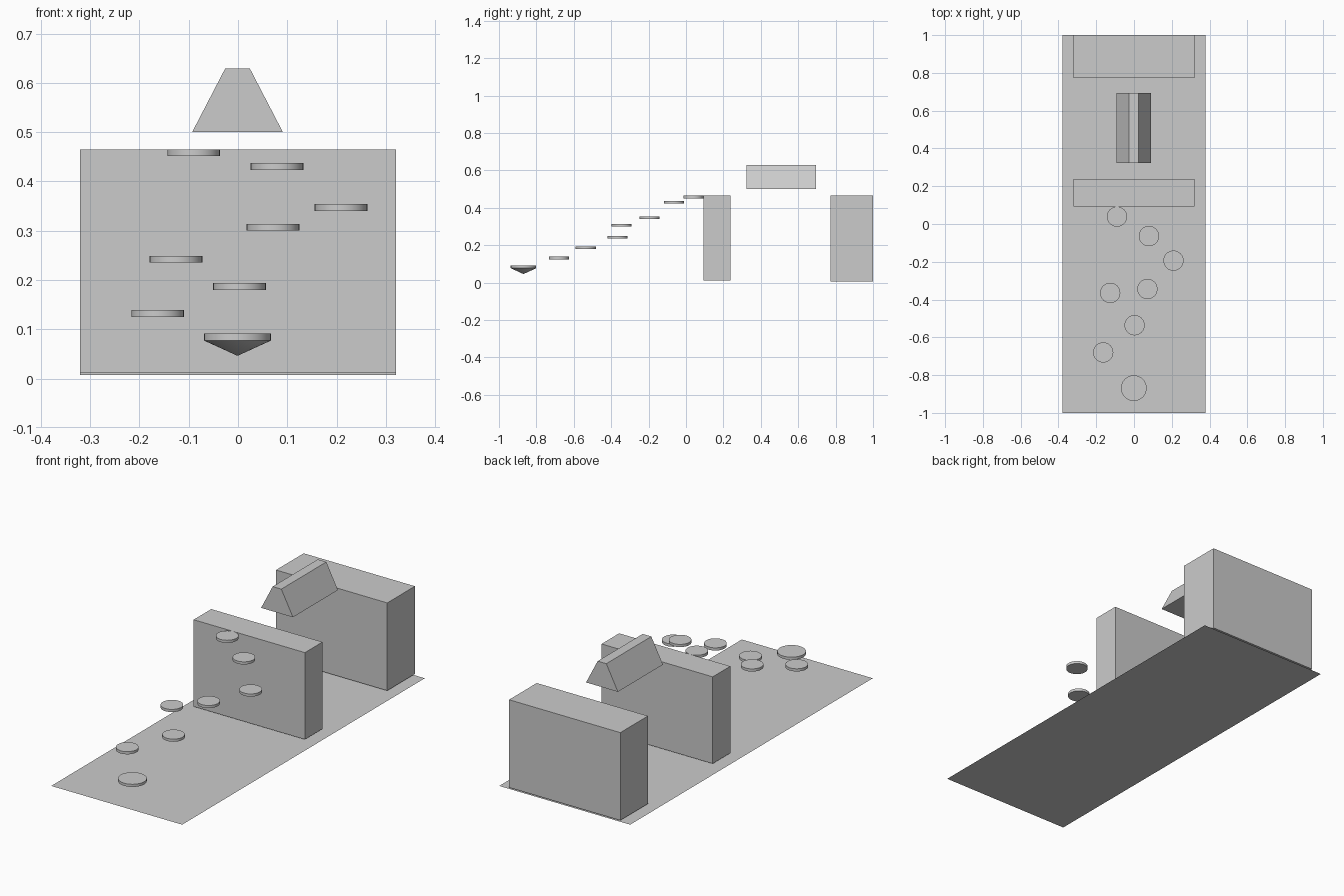
import bpy, bmesh
from mathutils import Matrix

if "Cube" in bpy.data.objects:
    bpy.data.objects.remove(bpy.data.objects["Cube"])


def finish(bm, name, smooth=False):
    bmesh.ops.recalc_face_normals(bm, faces=bm.faces)
    me = bpy.data.meshes.new(name)
    bm.to_mesh(me)
    bm.free()
    ob = bpy.data.objects.new(name, me)
    bpy.context.collection.objects.link(ob)
    if smooth:
        bpy.ops.object.select_all(action='DESELECT')
        ob.select_set(True)
        bpy.context.view_layer.objects.active = ob
        bpy.ops.object.shade_smooth_by_angle(angle=0.5)
    return ob


def extrude_y(name, profile, y0, y1):
    """Solid made by extruding an x/z profile along y."""
    bm = bmesh.new()
    face = bm.faces.new([bm.verts.new((x, y0, z)) for x, z in profile])
    new = bmesh.ops.extrude_face_region(bm, geom=[face], use_keep_orig=True)["geom"]
    verts = [g for g in new if isinstance(g, bmesh.types.BMVert)]
    bmesh.ops.translate(bm, verts=verts, vec=(0, y1 - y0, 0))
    return finish(bm, name)


def box_profile(hw, z0, z1):
    return [(-hw, z0), (hw, z0), (hw, z1), (-hw, z1)]


def disc(name, x, y, top, radius, thickness=0.014, point=0):
    """Thin round slab, optionally with a conical underside."""
    bm = bmesh.new()
    bmesh.ops.create_cone(bm, cap_ends=True, segments=32, radius1=radius, radius2=radius,
                          depth=thickness,
                          matrix=Matrix.Translation((x, y, top - thickness / 2)))
    if point:
        bottom = min(bm.faces, key=lambda f: f.calc_center_median().z)
        tip = bmesh.ops.poke(bm, faces=[bottom])["verts"][0]
        tip.co.z -= point
    return finish(bm, name, smooth=True)


# Ground sheet, a single flat face
bm = bmesh.new()
bm.faces.new([bm.verts.new(p) for p in
              ((-0.378, -1, 0), (0.378, -1, 0), (0.378, 1, 0), (-0.378, 1, 0))])
ground = finish(bm, "ground_sheet")
if ground.data.polygons[0].normal.z < 0:
    ground.data.flip_normals()

# Two walls
extrude_y("front_wall", box_profile(0.321, 0.012, 0.465), 0.093, 0.238)
extrude_y("back_wall", box_profile(0.321, 0.007, 0.465), 0.772, 1.0)

# Floating block with sloping sides
extrude_y("floating_wedge", [(-0.093, 0.5), (0.091, 0.5), (0.024, 0.629), (-0.026, 0.629)],
          0.323, 0.694)

# Climbing trail of stepping discs
steps = [(-0.163, -0.680, 0.139), (0.003, -0.536, 0.194), (-0.126, -0.365, 0.249),
         (0.071, -0.344, 0.314), (0.209, -0.194, 0.354), (0.079, -0.064, 0.437),
         (-0.090, 0.039, 0.465)]
for i, (x, y, top) in enumerate(steps, 1):
    disc(f"step_disc_{i}", x, y, top, 0.0535)

# Starting platform with pointed underside
disc("start_platform", -0.001, -0.869, 0.091, 0.068, point=0.031)
